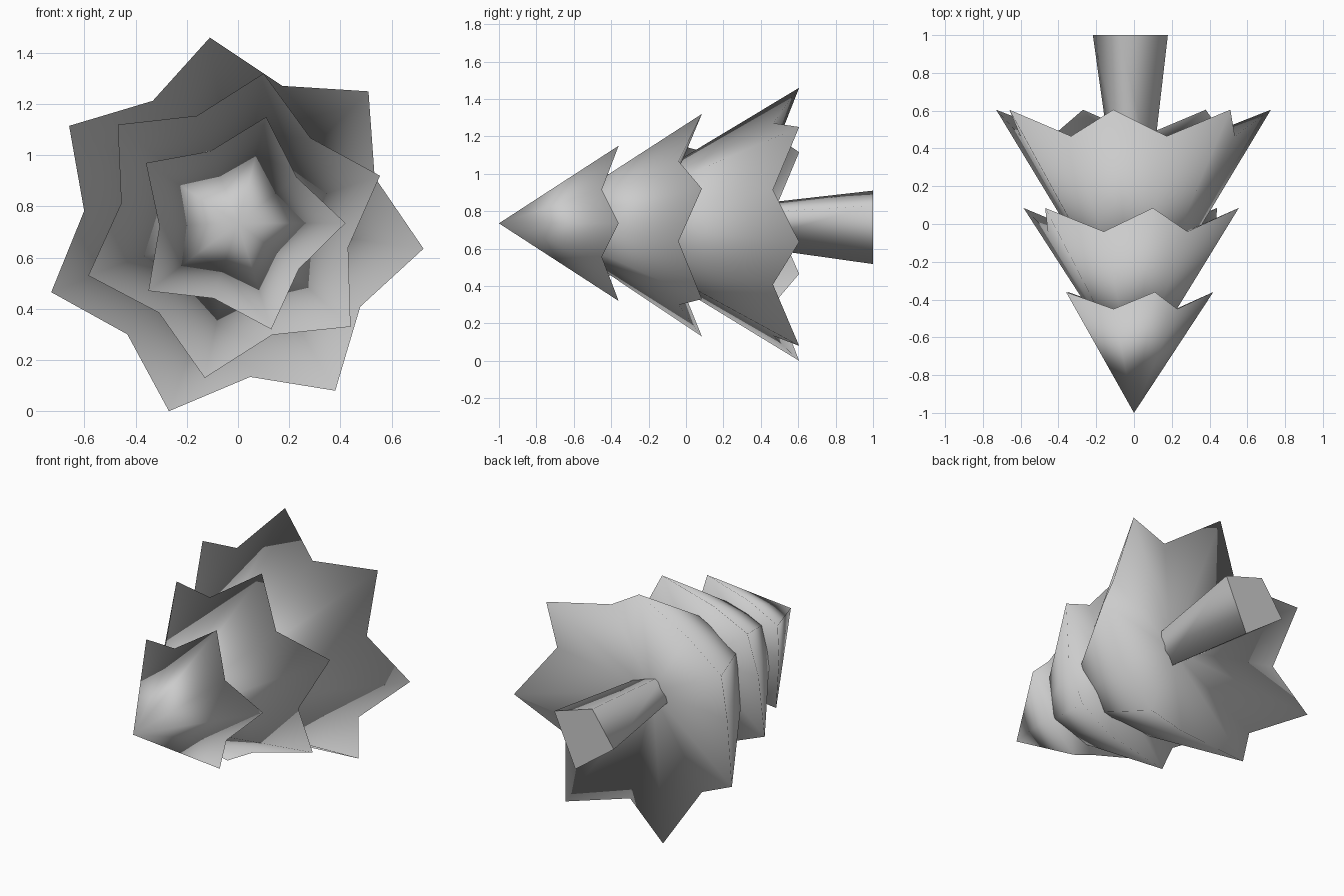
import bpy
import bmesh
from math import cos, sin, radians
from mathutils import Vector

cube = bpy.data.objects.get("Cube")
if cube:
    bpy.data.objects.remove(cube, do_unlink=True)

AXIS_Z = 0.735  # height of the tree's axis, which lies along y

grey = bpy.data.materials.new("plain_grey")
grey.use_nodes = True
colour = (0.6, 0.6, 0.6, 1)
grey.diffuse_color = colour
grey.node_tree.nodes["Principled BSDF"].inputs["Base Color"].default_value = colour


def finish(name, bm):
    """Turn the bmesh into a smooth shaded object with the grey material."""
    bmesh.ops.recalc_face_normals(bm, faces=bm.faces[:])
    mesh = bpy.data.meshes.new(name)
    bm.to_mesh(mesh)
    bm.free()
    mesh.materials.append(grey)
    for poly in mesh.polygons:
        poly.use_smooth = True
    obj = bpy.data.objects.new(name, mesh)
    bpy.context.collection.objects.link(obj)
    return obj


def add_ring(bm, points):
    return [bm.verts.new((x, y, AXIS_Z + z)) for x, y, z in points]


def fan(bm, ring, y):
    centre = bm.verts.new((0, y, AXIS_Z))
    for i, v in enumerate(ring):
        bm.faces.new((centre, v, ring[(i + 1) % len(ring)]))


def branch_layer(name, tips, apex_y, tip_y, valley_y, hollow_y):
    """Pointed star skirt: straight cone to a jagged rim, hollow underside."""
    rim = []
    for i, tip in enumerate(tips):
        tip = Vector(tip)
        valley = (tip + Vector(tips[(i + 1) % len(tips)])) / 2 * 0.865
        rim += [(tip.x, tip_y, tip.y), (valley.x, valley_y, valley.y)]
    bm = bmesh.new()
    ring = add_ring(bm, rim)
    fan(bm, ring, apex_y)
    fan(bm, ring, hollow_y)
    return finish(name, bm)


# Three skirts of branches, with five, six and seven points
branch_layer("front_branches",
             [(0.11, 0.415), (0.42, 0), (0.13, -0.415), (-0.35, -0.265), (-0.36, 0.235)],
             -1, -0.36, -0.45, -0.55)
branch_layer("middle_branches",
             [(0.10, 0.585), (0.555, 0.185), (0.44, -0.405), (-0.13, -0.605),
              (-0.585, -0.205), (-0.47, 0.385)],
             -0.82, 0.085, -0.04, -0.16)
branch_layer("rear_branches",
             [(-0.11, 0.725), (0.51, 0.515), (0.725, -0.10), (0.38, -0.655),
              (-0.27, -0.735), (-0.73, -0.27), (-0.66, 0.38)],
             -0.6, 0.605, 0.465, 0.32)

# Four sided trunk that widens towards its end
corners = [(28, 0.203), (113, 0.19), (188, 0.22), (280, 0.221)]
bm = bmesh.new()
ends = []
for y, size in ((0.26, 0.52), (1, 1)):
    ends.append(add_ring(bm, [(r * size * cos(radians(a)), y, r * size * sin(radians(a)))
                              for a, r in corners]))
base, tail = ends
for i in range(4):
    j = (i + 1) % 4
    bm.faces.new((base[i], base[j], tail[j], tail[i]))
# Keep the cut ends crisp
for ring in ends:
    cap = bm.faces.new(ring)
    for edge in cap.edges:
        edge.smooth = False
finish("trunk", bm)
